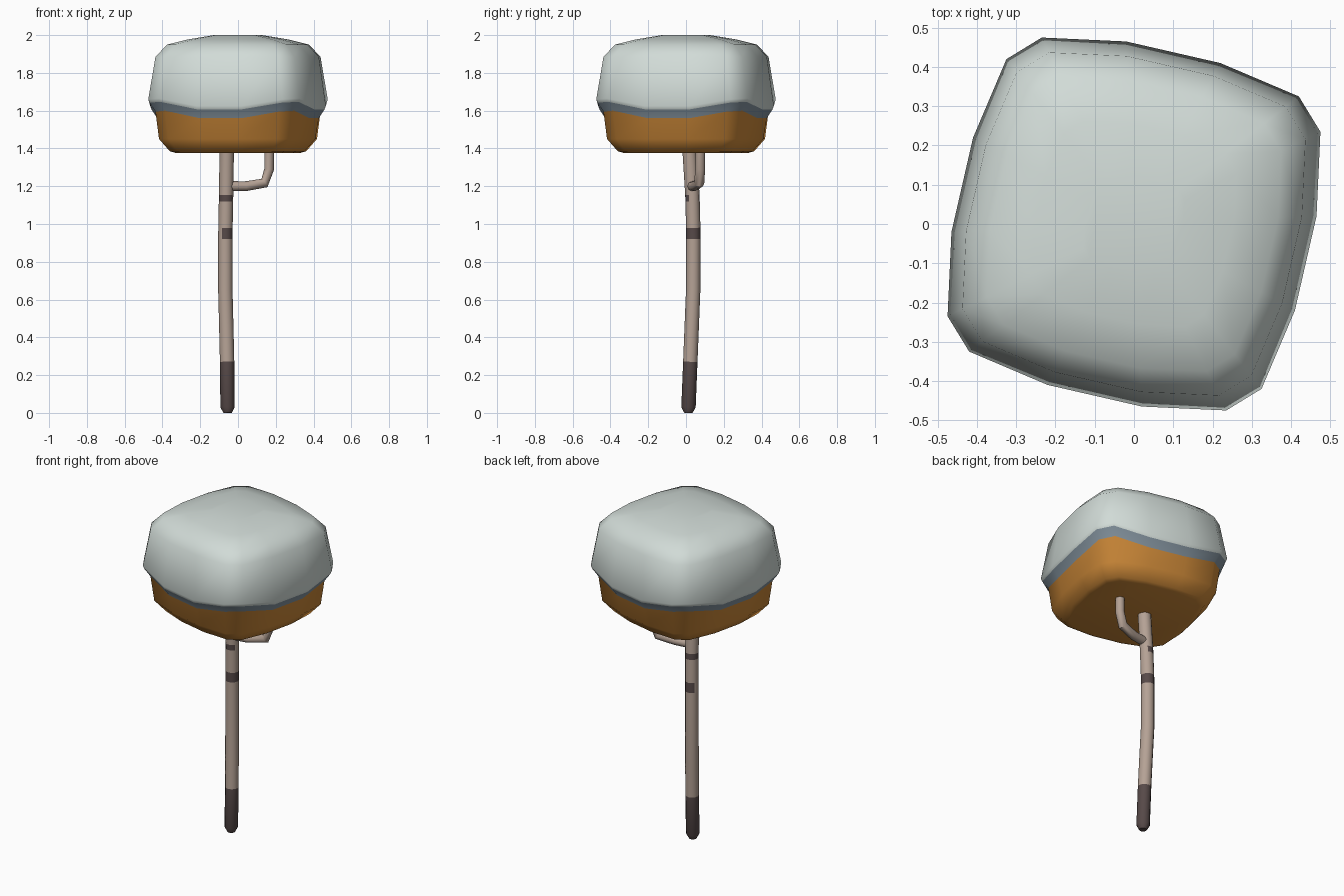
import bpy, math
from mathutils import Vector

if "Cube" in bpy.data.objects:
    bpy.data.objects.remove(bpy.data.objects["Cube"])


def mat(name, rgb):
    m = bpy.data.materials.new(name)
    m.diffuse_color = (*rgb, 1)
    m.use_nodes = True
    m.node_tree.nodes["Principled BSDF"].inputs["Base Color"].default_value = m.diffuse_color
    return m


snow = mat("snow", (0.64, 0.71, 0.68))
shade = mat("snow_rim_grey", (0.22, 0.28, 0.33))
orange = mat("autumn_orange", (0.61, 0.25, 0.04))
bark = mat("bark", (0.46, 0.36, 0.30))
dark = mat("dark_bark", (0.095, 0.068, 0.066))


def skin(name, rings, mats, rule, angle):
    """Join equal rings of points into a closed skin, coloured by rule(face centre, outward, band)."""
    n = len(rings[0])
    verts = [p for r in rings for p in r]
    faces, bands = [], []
    for k in range(len(rings) - 1):
        for i in range(n):
            j = (i + 1) % n
            faces.append((k*n + i, k*n + j, (k+1)*n + j, (k+1)*n + i))
            bands.append(k)
    faces += [tuple(reversed(range(n))), tuple(range(len(verts) - n, len(verts)))]
    bands += [0, len(rings) - 2]
    me = bpy.data.meshes.new(name)
    me.from_pydata(verts, [], faces)
    for m in mats:
        me.materials.append(m)
    for p, b in zip(me.polygons, bands):
        p.material_index = rule(p, b)
    ob = bpy.data.objects.new(name, me)
    bpy.context.collection.objects.link(ob)
    bpy.ops.object.select_all(action='DESELECT')
    ob.select_set(True)
    bpy.context.view_layer.objects.active = ob
    bpy.ops.object.shade_smooth_by_angle(angle=math.radians(angle))
    return ob


# Crown: twisted rounded square outline, one quarter turned four times
quarter = [(0.41, -0.22), (0.465, 0.02), (0.475, 0.235), (0.42, 0.325)]
outline = []
for q in range(4):
    for x, y in quarter:
        for _ in range(q):
            x, y = -y, x
        outline.append((x, y))
dip = [-0.035, -0.035, 0, 0.005]          # rim hangs lower mid-side
# scale, height, amount of rim dip
profile = [(0.70, 1.377, 0), (0.76, 1.385, 0), (0.88, 1.45, 0), (0.92, 1.595, 1),
           (0.985, 1.642, 1), (1.0, 1.66, 1), (0.92, 1.885, 0), (0.79, 1.95, 0),
           (0.55, 1.978, 0), (0.27, 2.0, 0)]
rings = [[(x*s, y*s, z + d*dip[i % 4]) for i, (x, y) in enumerate(outline)]
         for s, z, d in profile]
skin("crown", rings, [orange, shade, snow],
     lambda p, b: 0 if b < 3 else 1 if b < 4 else 2, 60)


def tube(name, path, radii, n, mats, rule):
    pts = [Vector(p) for p in path]
    rings = []
    for k, c in enumerate(pts):
        t = (pts[min(k+1, len(pts)-1)] - pts[max(k-1, 0)]).normalized()
        u = Vector((0, 1, 0)).cross(t).normalized()
        v = t.cross(u)
        rings.append([c + radii[k]*(math.cos(a)*u + math.sin(a)*v)
                      for a in (2*math.pi*i/n for i in range(n))])
    return skin(name, rings, mats, rule, 50)


# Trunk: slightly bowed, with dark foot and two partial bark marks
bow = [(0, -0.055, 0.012), (0.3, -0.058, 0.024), (0.65, -0.067, 0.038),
       (0.95, -0.067, 0.039), (1.15, -0.063, 0.034), (1.5, -0.058, 0.012)]


def centre(z):
    for (z0, x0, y0), (z1, x1, y1) in zip(bow, bow[1:]):
        if z <= z1:
            f = (z - z0) / (z1 - z0)
            return Vector((x0 + f*(x1-x0), y0 + f*(y1-y0), z))


def trunk_colour(p, band):
    z = p.center.z
    if z < 0.27:
        return 1
    facing = math.degrees(math.atan2(p.normal.y, p.normal.x))
    for lo, hi, gap, half in ((0.92, 0.98, 197, 45), (1.12, 1.155, 23, 38)):
        if lo < z < hi:
            return int(abs((facing - gap + 180) % 360 - 180) > half)
    return 0


levels = [0, 0.03, 0.27, 0.45, 0.65, 0.92, 0.98, 1.12, 1.155, 1.3, 1.5]
tube("trunk", [centre(z) for z in levels], [0.022] + [0.038]*10, 12,
     [bark, dark], trunk_colour)

# Side branch: out from the trunk, then up into the crown
tube("branch", [(-0.06, 0.03, 1.2), (0.04, 0.045, 1.2), (0.14, 0.07, 1.217),
                (0.165, 0.075, 1.29), (0.165, 0.075, 1.48)],
     [0.027, 0.026, 0.027, 0.026, 0.026], 8, [bark], lambda p, b: 0)
